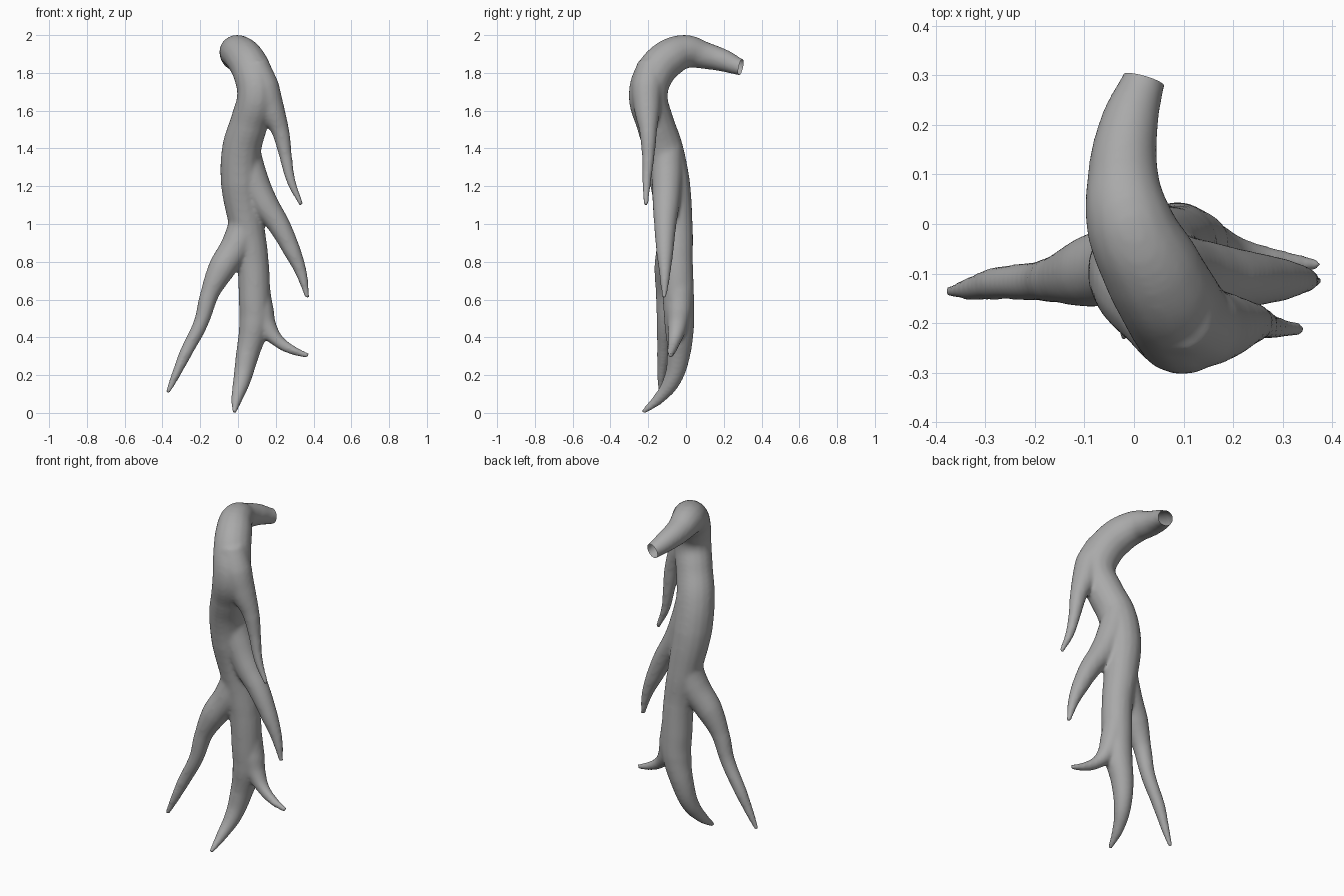
import bpy, bmesh
from mathutils import Vector

if "Cube" in bpy.data.objects:
    bpy.data.objects.remove(bpy.data.objects["Cube"])

# Limbs as x, y, z, radius along the centre line
trunk = [(0.045, 0.36, 1.815, .041), (0.02, 0.29, 1.83, .044), (-0.01, 0.2, 1.865, .06),
         (-0.022, 0.1, 1.892, .072), (-0.008, 0.0, 1.912, .09), (0.035, -0.09, 1.878, .101),
         (0.08, -0.17, 1.79, .104), (0.098, -0.2, 1.68, .104), (0.06, -0.165, 1.54, .101),
         (0.02, -0.12, 1.4, .105), (0.015, -0.085, 1.22, .107), (0.045, -0.058, 1.0, .094),
         (0.078, -0.048, .8, .085), (0.087, -0.04, .6, .084), (0.085, -0.035, .47, .08),
         (0.048, -0.04, .3, .061), (0.02, -0.075, .17, .047), (-0.005, -0.14, .08, .032),
         (-0.02, -0.23, .002, .013)]
upper_right = [(0.085, -0.18, 1.84, .08), (0.135, -0.205, 1.72, .085), (0.18, -0.205, 1.6, .069),
               (0.225, -0.2, 1.49, .047), (0.252, -0.2, 1.36, .034), (0.28, -0.208, 1.23, .025),
               (0.337, -0.212, 1.098, .013)]
middle_right = [(0.03, -0.1, 1.4, .085), (0.075, -0.1, 1.25, .082), (0.14, -0.105, 1.11, .073),
                (0.213, -0.11, 1.0, .06), (0.285, -0.112, .86, .047), (0.335, -0.112, .74, .031),
                (0.368, -0.115, .607, .013)]
lower_left = [(0.05, -0.055, 1.06, .085), (-0.0, -0.07, .9, .085), (-0.085, -0.095, .765, .074),
              (-0.15, -0.11, .63, .05), (-0.195, -0.115, .48, .04), (-0.28, -0.12, .31, .034),
              (-0.33, -0.13, .2, .024), (-0.374, -0.137, .105, .013)]
lower_right = [(0.1, -0.035, .66, .07), (0.125, -0.038, .54, .066), (0.16, -0.048, .445, .05),
               (0.215, -0.062, .378, .034), (0.29, -0.075, .332, .025), (0.374, -0.083, .302, .014)]

# Tapered tubes in one curve object
curve = bpy.data.curves.new("root_paths", 'CURVE')
curve.dimensions = '3D'
curve.bevel_depth = 1.0
curve.bevel_resolution = 6
curve.use_fill_caps = True
for path in (trunk, upper_right, middle_right, lower_left, lower_right):
    s = curve.splines.new('BEZIER')
    s.resolution_u = 8
    s.bezier_points.add(len(path) - 1)
    for p, (x, y, z, r) in zip(s.bezier_points, path):
        p.co = (x, y, z)
        p.radius = r
        p.handle_left_type = p.handle_right_type = 'AUTO'
paths = bpy.data.objects.new("root_paths", curve)
bpy.context.collection.objects.link(paths)
bpy.context.view_layer.update()
mesh = bpy.data.meshes.new_from_object(paths.evaluated_get(bpy.context.evaluated_depsgraph_get()))
bpy.data.objects.remove(paths)

# Weld the caps, then fuse the limbs and soften the forks
bm = bmesh.new()
bm.from_mesh(mesh)
bmesh.ops.remove_doubles(bm, verts=bm.verts, dist=1e-5)
bmesh.ops.recalc_face_normals(bm, faces=bm.faces)
bm.to_mesh(mesh)
bm.free()
blend = bpy.data.objects.new("blend", mesh)
bpy.context.collection.objects.link(blend)
m = blend.modifiers.new("fuse", 'REMESH')
m.mode = 'VOXEL'
m.voxel_size = 0.009
m = blend.modifiers.new("soften", 'SMOOTH')
m.factor = 0.5
m.iterations = 14
bpy.context.view_layer.update()
final = bpy.data.meshes.new_from_object(blend.evaluated_get(bpy.context.evaluated_depsgraph_get()))
bpy.data.objects.remove(blend)

# Open cut at the upper end only
bm = bmesh.new()
bm.from_mesh(final)
faces = [f for f in bm.faces if f.calc_center_median().y > 0.15]
edges = {e for f in faces for e in f.edges}
verts = {v for f in faces for v in f.verts}
bmesh.ops.bisect_plane(bm, geom=list(verts) + list(edges) + faces,
                       plane_co=Vector((0.02, 0.29, 1.83)),
                       plane_no=Vector((0.27, 0.94, -0.2)), clear_outer=True)
for f in bm.faces:
    f.smooth = True
bm.to_mesh(final)
bm.free()
root = bpy.data.objects.new("branching_root", final)
bpy.context.collection.objects.link(root)

# Dark grey surface
grey = bpy.data.materials.new("dark_grey")
grey.diffuse_color = (0.4, 0.4, 0.4, 1)
grey.use_nodes = True
grey.node_tree.nodes["Principled BSDF"].inputs["Base Color"].default_value = grey.diffuse_color
final.materials.clear()
final.materials.append(grey)
